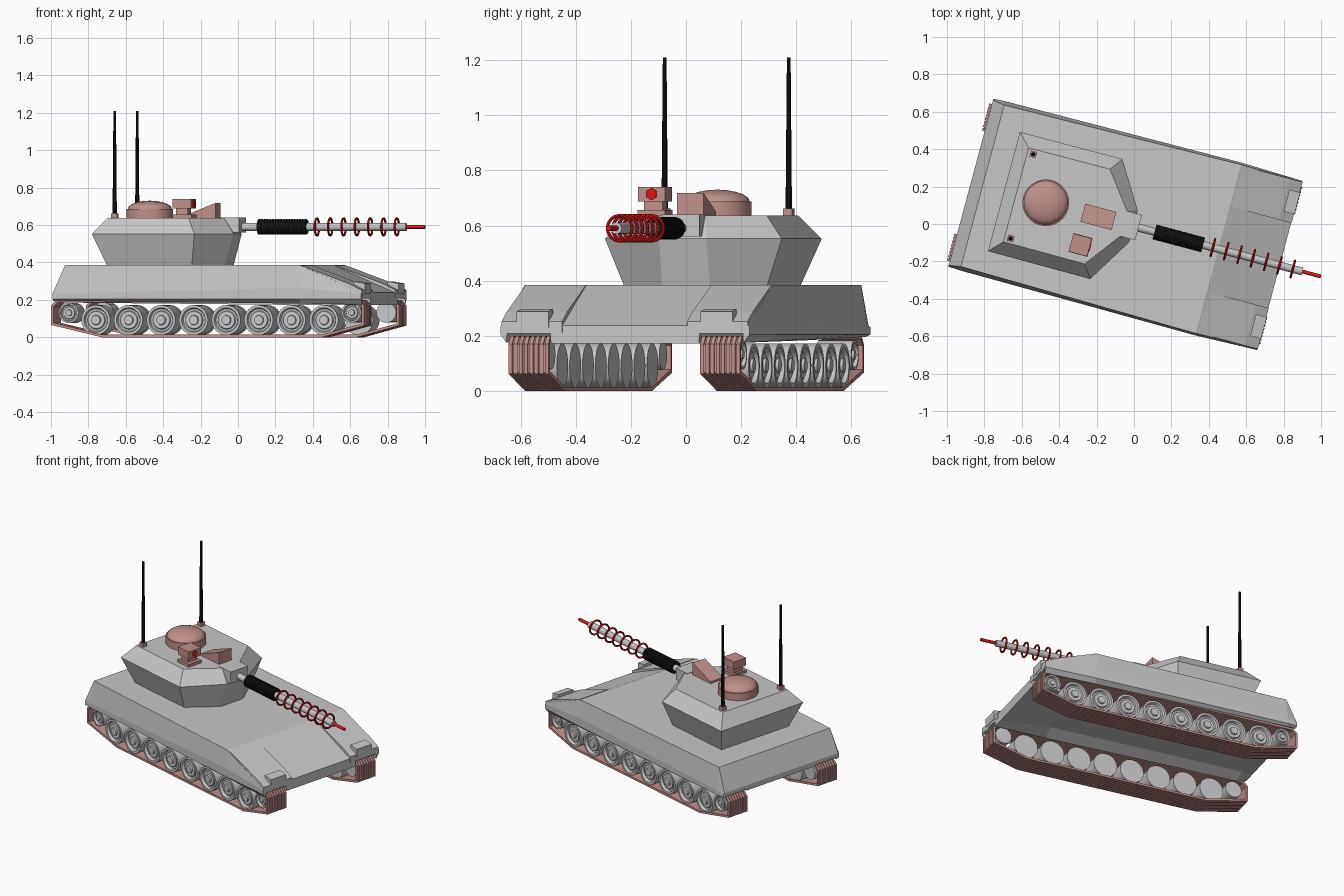
import bpy, bmesh, math
from mathutils import Matrix, Vector

if "Cube" in bpy.data.objects:
    bpy.data.objects.remove(bpy.data.objects["Cube"])

# The whole vehicle is turned 15 degrees; parts are built in (forward, left, up)
PLACE = Matrix.Translation((-0.003, -0.012, 0)) @ Matrix.Rotation(math.radians(-15), 4, 'Z')


def material(name, col):
    m = bpy.data.materials.new(name)
    m.diffuse_color = (*col, 1)
    m.use_nodes = True
    m.node_tree.nodes["Principled BSDF"].inputs["Base Color"].default_value = m.diffuse_color
    return m


GREY = material("armour_grey", (0.57, 0.57, 0.57))
PINK = material("dusty_rose", (0.53, 0.28, 0.26))
BLACK = material("black", (0.006, 0.006, 0.006))
RED = material("red", (0.75, 0.008, 0.008))


def make(name, verts, faces, mat, smooth=False):
    me = bpy.data.meshes.new(name)
    me.from_pydata([PLACE @ Vector(v) for v in verts], [], faces)
    bm = bmesh.new()
    bm.from_mesh(me)
    bmesh.ops.recalc_face_normals(bm, faces=bm.faces)
    bm.to_mesh(me)
    bm.free()
    me.materials.append(mat)
    ob = bpy.data.objects.new(name, me)
    bpy.context.collection.objects.link(ob)
    if smooth:
        bpy.ops.object.select_all(action='DESELECT')
        ob.select_set(True)
        bpy.context.view_layer.objects.active = ob
        bpy.ops.object.shade_smooth_by_angle(angle=math.radians(35))
    return ob


def loft(name, rings, mat, closed=False, smooth=False):
    """Bridge rings of equal point count, capping the ends unless closed."""
    n, k = len(rings[0]), len(rings)
    verts = [p for r in rings for p in r]
    faces = []
    for a in range(k if closed else k - 1):
        b = (a + 1) % k
        for i in range(n):
            j = (i + 1) % n
            faces.append((a * n + i, a * n + j, b * n + j, b * n + i))
    if not closed:
        faces += [tuple(range(n)), tuple(range((k - 1) * n, k * n))]
    return make(name, verts, faces, mat, smooth)


def lathe(name, profile, mat, loc, axis='Z', seg=24, closed=False, smooth=True):
    """Profile of (distance along axis, radius); axis X, Y, -Y or Z."""
    rot = {'X': Matrix.Rotation(math.pi / 2, 3, 'Y'), 'Y': Matrix.Rotation(-math.pi / 2, 3, 'X'),
           '-Y': Matrix.Rotation(math.pi / 2, 3, 'X'), 'Z': Matrix.Identity(3)}[axis]
    rings = [[Vector(loc) + rot @ Vector((r * math.cos(2 * math.pi * i / seg),
                                          r * math.sin(2 * math.pi * i / seg), h))
              for i in range(seg)] for h, r in profile]
    return loft(name, rings, mat, closed, smooth)


def box(name, u, w, z, mat, z_front=None):
    """Box from ranges; z_front raises or lowers the top at the front end."""
    zf = z[1] if z_front is None else z_front
    return loft(name, [[(a, w[0], z[0]), (a, w[1], z[0]), (a, w[1], t), (a, w[0], t)]
                       for a, t in ((u[0], z[1]), (u[1], zf))], mat)


# Hull: half cross-sections from rear to front, with a track recess and hollow belly
def under(outer, skirt, belly, mid):
    return [(outer, 0.205), (0.445, skirt), (0.443, 0.208), (0.28, 0.208), (0.278, belly), (0.20, mid)]


sections = [
    (-0.90, [(0.457, 0.235), (0.465, 0.23)] + under(0.465, 0.195, 0.20, 0.20)),
    (-0.835, [(0.447, 0.385), (0.468, 0.235)] + under(0.468, 0.195, 0.185, 0.21)),
    (0.47, [(0.467, 0.385), (0.478, 0.265)] + under(0.475, 0.18, 0.172, 0.21)),
    (0.81, [(0.460, 0.238), (0.468, 0.233)] + under(0.468, 0.175, 0.172, 0.172)),
]
loft("hull", [[(u, w, z) for w, z in half] + [(u, -w, z) for w, z in reversed(half)]
              for u, half in sections], GREY)

# Raised front fenders and headlight boxes
for s, side in ((1, "left"), (-1, "right")):
    loft(side + "_fender", [[(0.48, s * w, 0.30), (0.48, s * w, 0.383), (0.74, s * w, 0.288),
                             (0.812, s * w, 0.252), (0.812, s * w, 0.212)]
                            for w in (0.235, 0.462)], GREY)
    box(side + "_headlight", (0.755, 0.815), (s * 0.345 - 0.06, s * 0.345 + 0.06),
        (0.23, 0.298), GREY, 0.288)

# Turret: base, widest belt and roof
turret = [(0.385, [(-0.65, 0.27), (-0.18, 0.27), (-0.045, 0.09)]),
          (0.552, [(-0.717, 0.33), (-0.15, 0.332), (0.0, 0.088)]),
          (0.637, [(-0.65, 0.26), (-0.20, 0.262), (-0.055, 0.07)])]
loft("turret", [[(u, w, z) for u, w in h] + [(u, -w, z) for u, w in reversed(h)]
                for z, h in turret], GREY)
box("gun_mantlet", (-0.08, 0.028), (-0.07, 0.07), (0.56, 0.64), GREY)

# Roof fittings
dome = [(0, 0.125), (0.052, 0.125), (0.052, 0.118)]
dome += [(0.052 + 0.043 * math.sin(a), 0.118 * math.cos(a))
         for a in (math.radians(d) for d in (18, 36, 54, 72, 88))]
lathe("cupola", dome, PINK, (-0.485, 0, 0.635), seg=28)
box("gunner_sight", (-0.280, -0.108), (-0.05, 0.05), (0.63, 0.65), PINK, 0.718)
box("sight_base", (-0.300, -0.195), (-0.222, -0.118), (0.63, 0.657), PINK)
box("sight_post", (-0.285, -0.22), (-0.205, -0.135), (0.655, 0.69), PINK)
box("sight_head", (-0.300, -0.198), (-0.22, -0.12), (0.688, 0.74), PINK)
lathe("sight_lens", [(0, 0.022), (0.008, 0.022)], RED, (-0.200, -0.17, 0.714), 'X', 6, smooth=False)
for s, side in ((1, "left"), (-1, "right")):
    w = s * 0.233
    box(side + "_antenna_base", (-0.634, -0.60), (w - 0.017, w + 0.017), (0.63, 0.662), PINK)
    lathe(side + "_antenna", [(0, 0.012), (0.55, 0.007)], BLACK, (-0.617, w, 0.66), seg=8)

# Gun: barrel, ribbed sleeve, coil rings and tip
GUN = (0, 0, 0.59)
lathe("gun_barrel", [(0.0, 0.021), (0.935, 0.021)], GREY, GUN, 'X')
ribs = []
for i in range(18):
    a = 0.117 + i * 0.01495
    ribs += [(a, 0.041), (a + 0.010, 0.041), (a + 0.0105, 0.039), (a + 0.0145, 0.039)]
lathe("gun_sleeve", ribs, BLACK, GUN, 'X', 20)
for i in range(7):
    u = 0.440 + 0.0737 * i
    lathe("coil_ring", [(u + 0.006 * math.cos(t * math.pi / 4), 0.046 + 0.006 * math.sin(t * math.pi / 4))
                        for t in range(8)], RED, GUN, 'X', 24, closed=True)
lathe("gun_tip", [(0.92, 0.01), (1.038, 0.01)], RED, GUN, 'X', 12)

# Tracks: grooved belts around the wheels
path = [Vector(p) for p in ((0.585, 0), (0.818, 0.062), (0.818, 0.17), (0.79, 0.2),
                            (-0.885, 0.2), (-0.915, 0.17), (-0.915, 0.066), (-0.635, 0))]


def inset(poly, d):
    """Offset a convex counter-clockwise polygon inwards."""
    lines = []
    for a, b in zip(poly, poly[1:] + poly[:1]):
        t = (b - a).normalized()
        nrm = Vector((-t.y, t.x)) * d
        lines.append((a + nrm, b + nrm))
    out = []
    for i in range(len(poly)):
        (p, q), (r, s) = lines[i - 1], lines[i]
        d1, d2 = q - p, s - r
        k = ((r - p).x * d2.y - (r - p).y * d2.x) / (d1.x * d2.y - d1.y * d2.x)
        out.append(p + d1 * k)
    return out


def belt(name, outer, inner, w0, w1):
    loft(name, [[(o.x, w0, o.y), (o.x, w1, o.y), (i.x, w1, i.y), (i.x, w0, i.y)]
                for o, i in zip(outer, inner)], PINK, closed=True)


WHEEL = [(-0.067, 0.080), (0.067, 0.080), (0.067, 0.066), (0.050, 0.060), (0.050, 0.050),
         (0.058, 0.046), (0.058, 0.026), (0.068, 0.024)]
for s, side in ((1, "left"), (-1, "right")):
    c = s * 0.36
    belt(side + "_track", inset(path, 0.006), inset(path, 0.014), c - 0.075, c + 0.075)
    for i in range(8):
        w = c - 0.075 + i * 0.0195
        belt(side + "_track_rib", path, inset(path, 0.007), w, w + 0.0135)
    # Eight road wheels, rear sprocket and front idler
    wheels = [(-0.67 + 0.1803 * i, 0.092, 1) for i in range(8)]
    wheels += [(-0.82, 0.13, 0.68), (0.745, 0.132, 0.68)]
    for u, z, k in wheels:
        lathe(side + "_wheel", [(h, r * k) for h, r in WHEEL], GREY, (u, c, z),
              'Y' if s > 0 else '-Y', 24)
